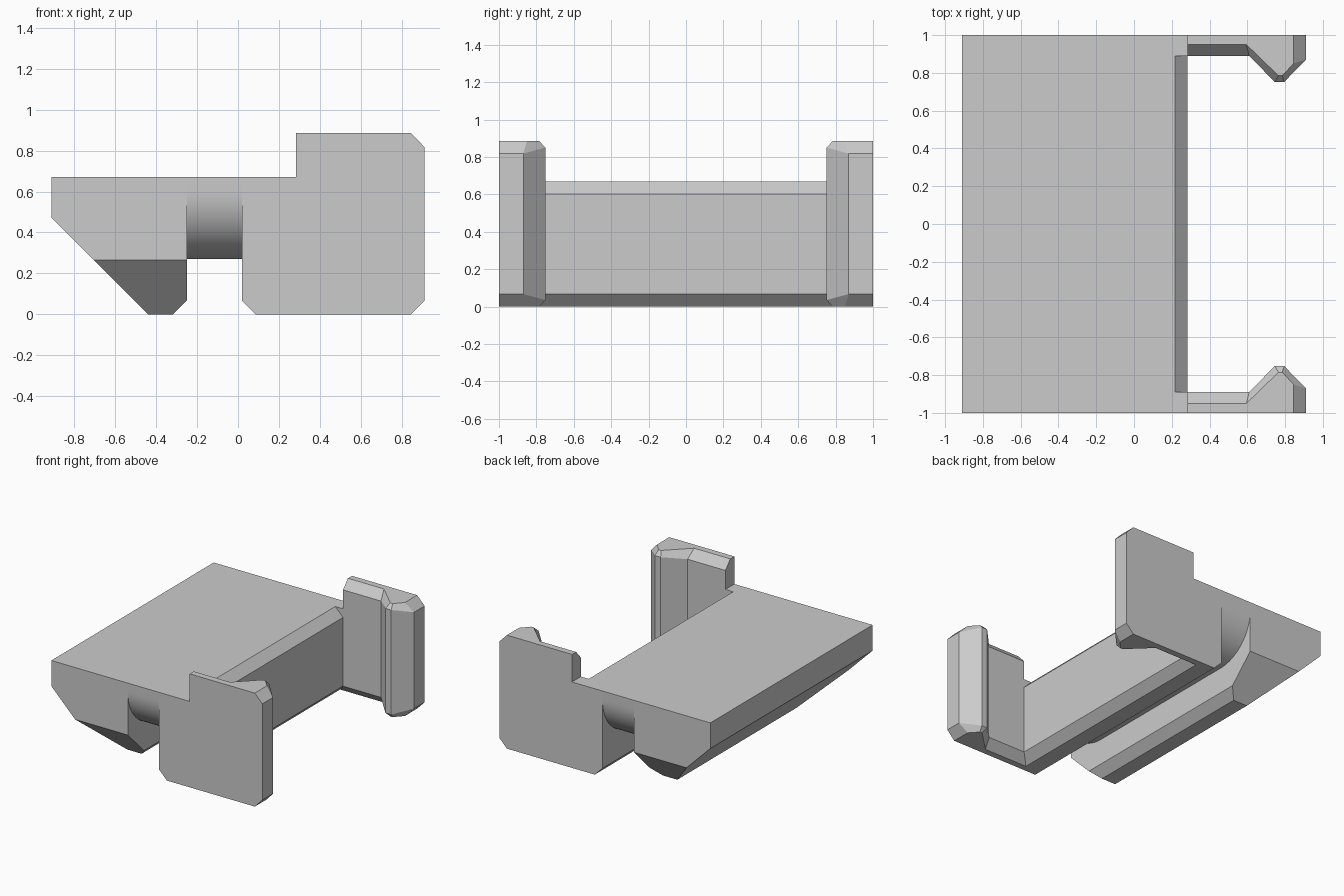
import bpy, bmesh, math
from mathutils import Vector

cube = bpy.data.objects.get("Cube")
if cube:
    bpy.data.objects.remove(cube, do_unlink=True)

grey = bpy.data.materials.new("light_grey_plastic")
grey.use_nodes = True
COLOUR = (0.6, 0.6, 0.6, 1)
grey.diffuse_color = COLOUR
grey.node_tree.nodes["Principled BSDF"].inputs["Base Color"].default_value = COLOUR

TOP = 0.67      # height of the deck
ARM_TOP = 0.885
WALL = 0.283    # outer wall the arms grow from
SLOT = (-0.25, 0.02)
C = 0.067       # edge chamfer


def finish(name, bm):
    bmesh.ops.remove_doubles(bm, verts=bm.verts, dist=1e-5)
    bmesh.ops.recalc_face_normals(bm, faces=bm.faces)
    me = bpy.data.meshes.new(name)
    bm.to_mesh(me)
    bm.free()
    me.materials.append(grey)
    ob = bpy.data.objects.new(name, me)
    bpy.context.collection.objects.link(ob)
    return ob


def loft(rings):
    """Closed solid through rings of equal point count."""
    bm = bmesh.new()
    loops = [[bm.verts.new(p) for p in ring] for ring in rings]
    n = len(loops[0])
    for a, b in zip(loops, loops[1:]):
        for i in range(n):
            j = (i + 1) % n
            bm.faces.new((a[i], a[j], b[j], b[i]))
    bm.faces.new(loops[0][::-1])
    bm.faces.new(loops[-1])
    return bm


def prism_y(profile):
    return loft([[(x, y, z) for x, z in profile] for y in (-1, 1)])


# Deck with hooked foot, its ends cut back at 45 degrees
foot = prism_y([(-0.91, TOP), (-0.91, 0.47), (-0.44, 0), (SLOT[0] - C, 0),
                (SLOT[0], C), (SLOT[0], TOP)])
for s in (-1, 1):
    cut = bmesh.ops.bisect_plane(
        foot, geom=foot.verts[:] + foot.edges[:] + foot.faces[:],
        plane_co=(0, s, 0.265), plane_no=Vector((0, s, -1)).normalized(),
        clear_outer=True)
    rim = [e for e in cut["geom_cut"] if isinstance(e, bmesh.types.BMEdge)]
    bmesh.ops.holes_fill(foot, edges=rim)
finish("deck_and_foot", foot)

# Web above the slot, its lower ends rounded
R, FLOOR, STEPS = 0.33, 0.27, 16
arc = [(R * math.sin(t), R * math.cos(t))
       for t in (math.pi / 2 * i / STEPS for i in range(STEPS + 1))]
half = [(1 - R + a, FLOOR + R - b) for a, b in arc]
web_profile = half + [(1, TOP), (-1, TOP)] + [(-y, z) for y, z in half[::-1]]
web = finish("slot_web", loft([[(x, y, z) for y, z in web_profile] for x in SLOT]))
bpy.ops.object.select_all(action='DESELECT')
web.select_set(True)
bpy.context.view_layer.objects.active = web
bpy.ops.object.shade_smooth_by_angle(angle=math.radians(30))

# Cross wall with chamfered edges
finish("cross_wall", prism_y([
    (SLOT[1], TOP), (SLOT[1], C), (SLOT[1] + C, 0), (WALL - C, 0),
    (WALL, C), (WALL, TOP - C), (WALL - C, TOP)]))

# Arm outline: side point, matching cap point, chamfer height
ARM = [((WALL, 1), (WALL, 1), 0),
       ((WALL, 0.89), (WALL, 0.95), C),
       ((0.61, 0.89), (0.595, 0.95), C),
       ((0.745, 0.752), (0.765, 0.785), 0.035),
       ((0.795, 0.752), (0.785, 0.785), 0.035),
       ((0.91, 0.87), (0.845, 0.85), C),
       ((0.91, 1), (0.845, 1), C)]

# Shoulder outline: fills the wall's chamfers where an arm meets it
SHOULDER = [((WALL - C, 1), (WALL - C, 1), 0),
            ((WALL - C, 0.89), (WALL - C, 0.95), C),
            ((WALL, 0.89), (WALL, 0.95), C),
            ((WALL, 1), (WALL, 1), 0)]


def upright(name, outline, side, height, chamfer_top):
    rings = [[(x, side * y, 0) for _, (x, y), _ in outline],
             [(x, side * y, d) for (x, y), _, d in outline]]
    if chamfer_top:
        rings += [[(x, side * y, height - d) for (x, y), _, d in outline],
                  [(x, side * y, height) for _, (x, y), _ in outline]]
    else:
        rings += [[(x, side * y, height) for (x, y), _, _ in outline]]
    bm = loft(rings)
    # Merge the points that carry no chamfer, dropping collapsed faces
    bmesh.ops.dissolve_degenerate(bm, dist=1e-5, edges=bm.edges)
    finish(name, bm)


for side, label in ((-1, "front"), (1, "back")):
    upright(label + "_clip_arm", ARM, side, ARM_TOP, True)
    upright(label + "_arm_shoulder", SHOULDER, side, TOP, False)
